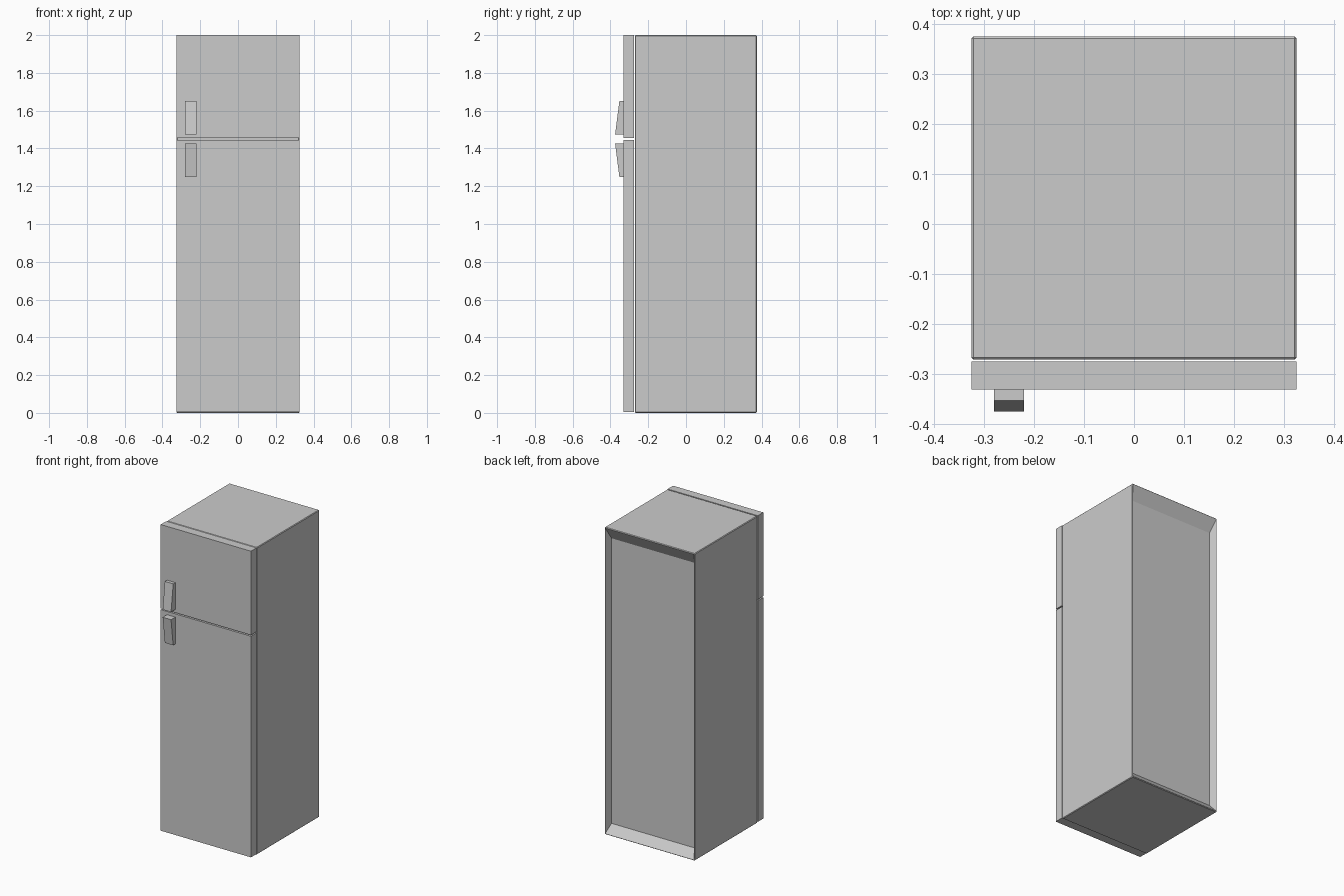
import bpy, bmesh

if "Cube" in bpy.data.objects:
    bpy.data.objects.remove(bpy.data.objects["Cube"])


def finish(bm, name):
    bmesh.ops.recalc_face_normals(bm, faces=bm.faces)
    mesh = bpy.data.meshes.new(name)
    bm.to_mesh(mesh)
    bm.free()
    obj = bpy.data.objects.new(name, mesh)
    bpy.context.collection.objects.link(obj)
    return obj


def box(lo, hi, bevel=0.0):
    bm = bmesh.new()
    bmesh.ops.create_cube(bm, size=1)
    for v in bm.verts:
        v.co = [(a + b) / 2 + c * (b - a) for a, b, c in zip(lo, hi, v.co)]
    if bevel:
        bmesh.ops.bevel(bm, geom=bm.edges[:], offset=bevel, segments=1,
                        affect='EDGES')
    return bm


# Cabinet with lightly chamfered edges and a recessed back panel
W, BACK = 0.325, 0.375
bm = box((-W, -0.271, 0), (W, BACK, 2), 0.004)
bm.normal_update()
back = max((f for f in bm.faces if f.normal.y > 0.99), key=lambda f: f.calc_area())
bmesh.ops.inset_individual(bm, faces=[back], thickness=0.002)
for v in back.verts:
    v.co.x = (W - 0.019) * (1 if v.co.x > 0 else -1)
    v.co.y = BACK - 0.046
    v.co.z = 1.915 if v.co.z > 1 else 0.058
finish(bm, "cabinet")

# Doors, separated from the cabinet and each other by thin gaps
for name, z0, z1 in (("fridge_door", 0.006, 1.446), ("freezer_door", 1.454, 2.0)):
    finish(box((-W, -0.331, z0), (W, -0.275, z1)), name)

# Wedge handles mirrored about the door split
profile = [(-0.331, 0.025), (-0.375, 0.025), (-0.353, 0.2), (-0.331, 0.2)]
for name, side in (("freezer_handle", 1), ("fridge_handle", -1)):
    bm = bmesh.new()
    face = bm.faces.new([bm.verts.new((-0.28, y, 1.45 + side * z)) for y, z in profile])
    ext = bmesh.ops.extrude_face_region(bm, geom=[face], use_keep_orig=True)
    bmesh.ops.translate(bm, vec=(0.06, 0, 0),
                        verts=[g for g in ext["geom"] if isinstance(g, bmesh.types.BMVert)])
    finish(bm, name)
